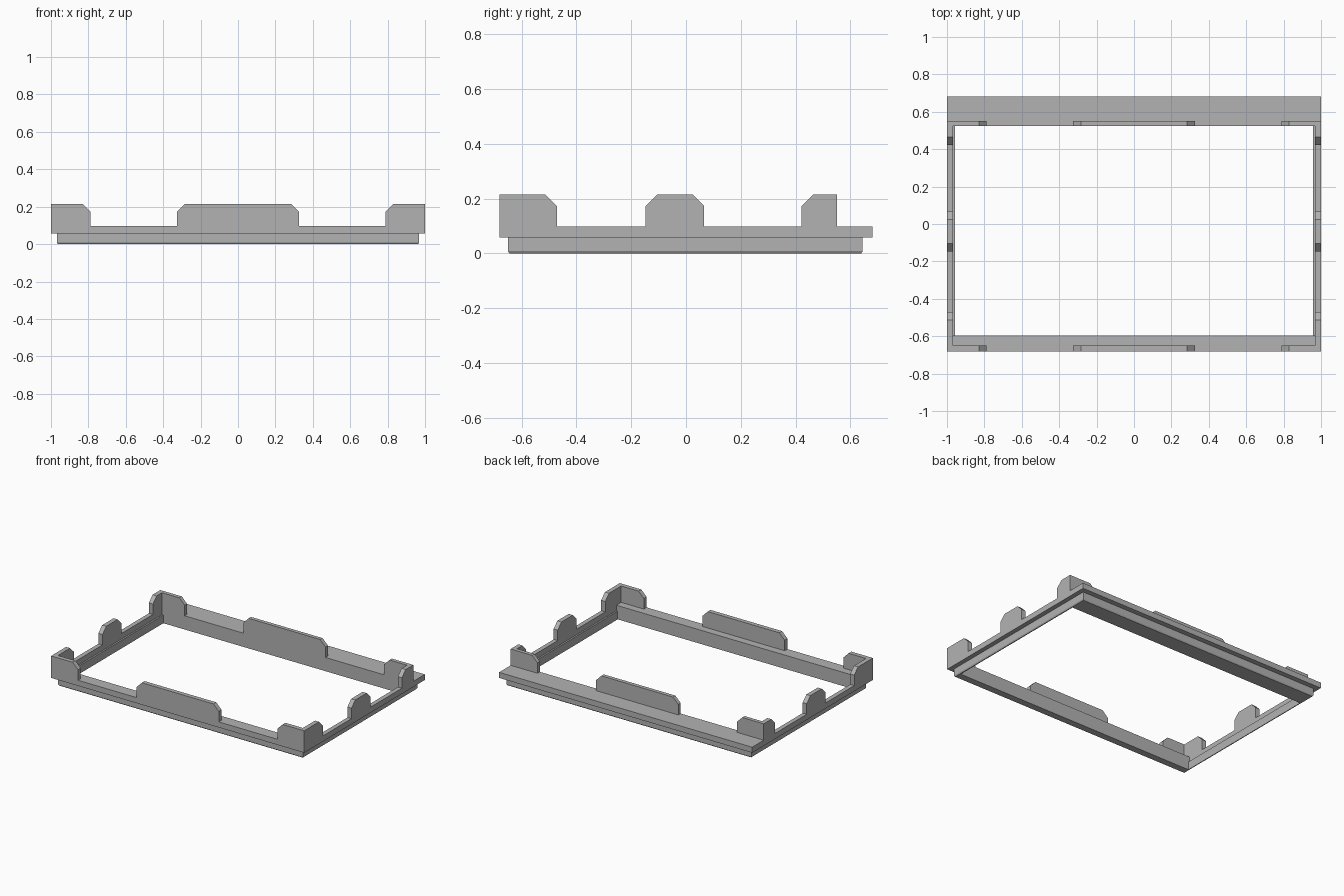
import bpy
import bmesh

if "Cube" in bpy.data.objects:
    bpy.data.objects.remove(bpy.data.objects["Cube"])

GREY = (0.45, 0.45, 0.45, 1)
grey = bpy.data.materials.new("plain grey")
grey.use_nodes = True
grey.diffuse_color = GREY
grey.node_tree.nodes["Principled BSDF"].inputs["Base Color"].default_value = GREY

RIM_TOP, TAB_TOP, CHAMFER = 0.098, 0.215, 0.042
LEDGE = 0.058
FRONT, BACK, HALF_Y = -0.596, 0.524, 0.681
WALL_IN = 0.968


def finish(bm, name):
    bmesh.ops.recalc_face_normals(bm, faces=bm.faces)
    mesh = bpy.data.meshes.new(name)
    bm.to_mesh(mesh)
    bm.free()
    mesh.materials.append(grey)
    obj = bpy.data.objects.new(name, mesh)
    bpy.context.collection.objects.link(obj)


def ring_loft(name, rects):
    """Closed loft through rectangles given as half width, y min, y max, z."""
    bm = bmesh.new()
    loops = [[bm.verts.new(p) for p in
              ((-x, y0, z), (x, y0, z), (x, y1, z), (-x, y1, z))]
             for x, y0, y1, z in rects]
    for a, b in zip(loops, loops[1:] + loops[:1]):
        for i in range(4):
            j = (i + 1) % 4
            bm.faces.new((a[i], a[j], b[j], b[i]))
    finish(bm, name)


def tab(name, start, end, near, far, cut_start, cut_end, along_x):
    """Upright plate with optional chamfered top corners."""
    low = TAB_TOP - CHAMFER
    profile = [(start, RIM_TOP), (end, RIM_TOP)]
    profile += [(end, low), (end - CHAMFER, TAB_TOP)] if cut_end else [(end, TAB_TOP)]
    profile += [(start + CHAMFER, TAB_TOP), (start, low)] if cut_start else [(start, TAB_TOP)]
    bm = bmesh.new()
    face = bm.faces.new([bm.verts.new((u, near, z) if along_x else (near, u, z))
                         for u, z in profile])
    extruded = bmesh.ops.extrude_face_region(bm, geom=[face])
    depth = far - near
    bmesh.ops.translate(bm, vec=(0, depth, 0) if along_x else (depth, 0, 0),
                        verts=[v for v in extruded["geom"]
                               if isinstance(v, bmesh.types.BMVert)])
    finish(bm, name)


# Rim with a recessed lower lip and a slim inner ledge on the sides
ring_loft("frame", [
    (1, -HALF_Y, HALF_Y, RIM_TOP),
    (1, -HALF_Y, HALF_Y, LEDGE),
    (0.968, -0.65, 0.645, LEDGE),
    (0.968, -0.65, 0.645, 0.008),
    (0.963, -0.645, 0.64, 0),
    (0.957, FRONT, BACK, 0),
    (0.957, FRONT, BACK, LEDGE),
    (WALL_IN, FRONT, BACK, LEDGE),
    (WALL_IN, FRONT, BACK, RIM_TOP),
])

# Front and back tabs, including the corner plates
for side, near, far in (("front", -HALF_Y, -0.65), ("back", BACK, 0.551)):
    tab(side + "_middle_tab", -0.325, 0.325, near, far, True, True, True)
    tab(side + "_right_corner_tab", -1, -0.788, near, far, False, True, True)
    tab(side + "_left_corner_tab", 0.788, 1, near, far, True, False, True)

# Side tabs, meeting the corner plates
for side, near, far in (("left", WALL_IN, 1), ("right", -1, -WALL_IN)):
    tab(side + "_side_front_tab", -0.65, -0.471, near, far, False, True, False)
    tab(side + "_side_middle_tab", -0.147, 0.066, near, far, True, True, False)
    tab(side + "_side_back_tab", 0.422, BACK, near, far, True, False, False)
